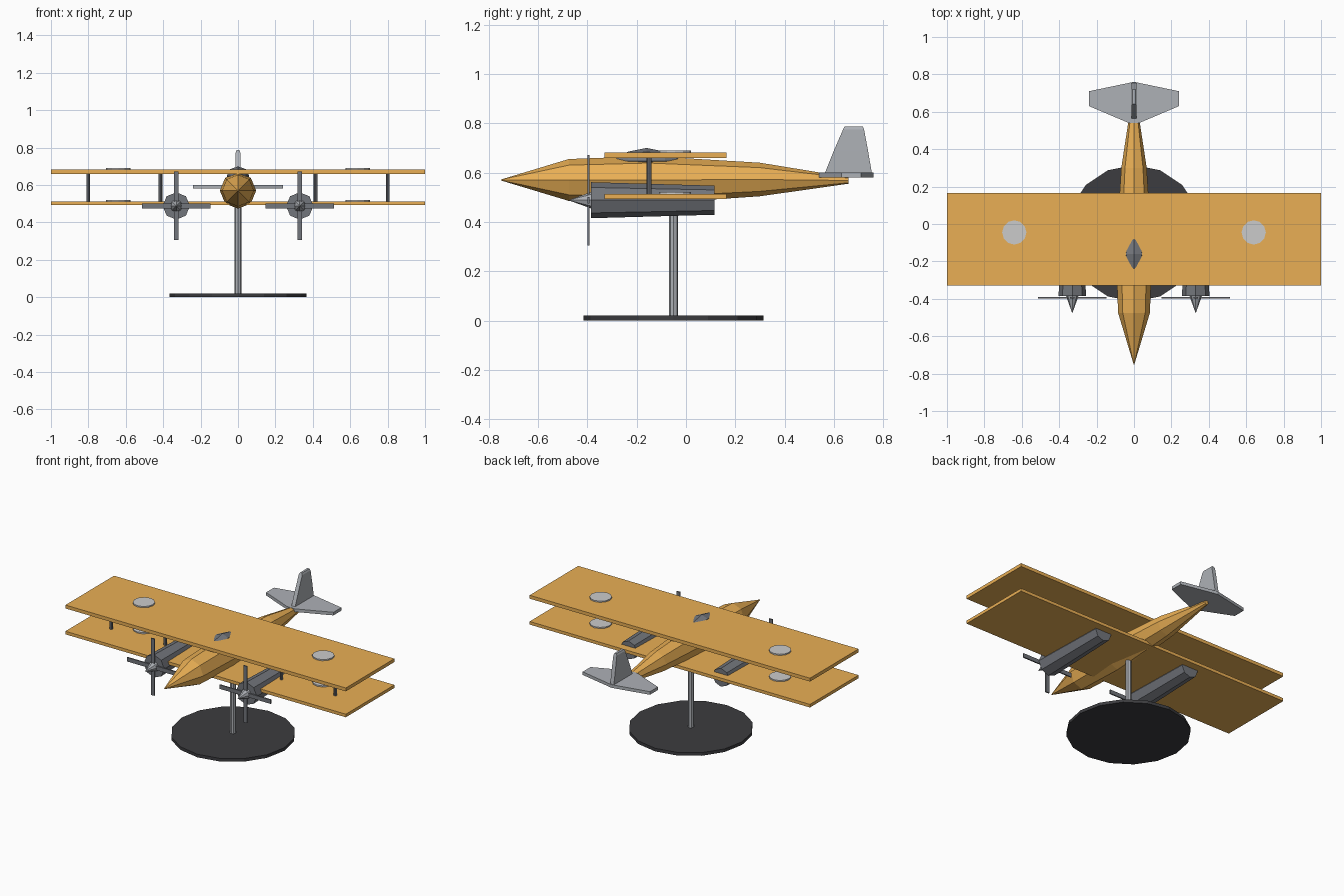
import bpy, bmesh
from math import pi, sin, cos

if "Cube" in bpy.data.objects:
    bpy.data.objects.remove(bpy.data.objects["Cube"])


def material(name, rgb):
    m = bpy.data.materials.new(name)
    m.diffuse_color = (*rgb, 1)
    m.use_nodes = True
    m.node_tree.nodes["Principled BSDF"].inputs["Base Color"].default_value = m.diffuse_color
    return m


ORANGE = material("orange_paint", (0.82, 0.43, 0.09))
STEEL = material("steel", (0.17, 0.18, 0.20))
LIGHT = material("light_grey", (0.42, 0.44, 0.47))
PALE = material("pale_grey", (0.55, 0.55, 0.56))
DARK = material("dark_base", (0.045, 0.045, 0.05))


def finish(name, bm, mat):
    bmesh.ops.remove_doubles(bm, verts=bm.verts, dist=1e-5)
    bmesh.ops.recalc_face_normals(bm, faces=bm.faces)
    me = bpy.data.meshes.new(name)
    bm.to_mesh(me)
    bm.free()
    ob = bpy.data.objects.new(name, me)
    me.materials.append(mat)
    bpy.context.collection.objects.link(ob)
    return ob


def skin(name, rings, mat):
    """Bridge equal-length point rings and cap both ends."""
    bm = bmesh.new()
    vs = [[bm.verts.new(p) for p in ring] for ring in rings]
    n = len(vs[0])
    for a, b in zip(vs, vs[1:]):
        for i in range(n):
            j = (i + 1) % n
            bm.faces.new((a[i], a[j], b[j], b[i]))
    bm.faces.new(vs[0])
    bm.faces.new(vs[-1])
    return finish(name, bm, mat)


def loft_y(name, stations, mat, x=0, n=8):
    """Stations are (y, x radius, z radius, z centre)."""
    rings = [[(x + rx * sin(2 * pi * i / n), y, z + rz * cos(2 * pi * i / n))
              for i in range(n)] for y, rx, rz, z in stations]
    return skin(name, rings, mat)


def disc(name, x, y, z0, z1, r, n, mat):
    rings = [[(x + r * sin(2 * pi * i / n), y + r * cos(2 * pi * i / n), z)
              for i in range(n)] for z in (z0, z1)]
    return skin(name, rings, mat)


def box(name, x, y, z, mat):
    rings = [[(x[0], y[0], k), (x[1], y[0], k), (x[1], y[1], k), (x[0], y[1], k)]
             for k in z]
    return skin(name, rings, mat)


# Fuselage and canopy
loft_y("fuselage", [(-0.75, 0.002, 0.002, 0.57), (-0.475, 0.085, 0.085, 0.57),
                    (-0.15, 0.097, 0.097, 0.57), (0.3, 0.068, 0.068, 0.572),
                    (0.66, 0.013, 0.013, 0.568)], ORANGE)
loft_y("canopy", [(-0.31, 0.002, 0.002, 0.647), (-0.235, 0.045, 0.038, 0.647),
                  (-0.16, 0.06, 0.053, 0.647), (-0.085, 0.045, 0.038, 0.647),
                  (-0.01, 0.002, 0.002, 0.647)], STEEL)

# Wings
box("upper_wing", (-1, 1), (-0.33, 0.165), (0.66, 0.682), ORANGE)
box("lower_wing", (-1, 1), (-0.33, 0.165), (0.493, 0.513), ORANGE)

for s, side in ((-1, "left"), (1, "right")):
    # Round wing markings
    disc(f"upper_marking_{side}", s * 0.64, -0.045, 0.68, 0.69, 0.065, 12, PALE)
    disc(f"lower_marking_{side}", s * 0.64, -0.045, 0.511, 0.521, 0.065, 12, PALE)
    # Wing struts
    for x, label in ((0.415, "inner"), (0.8, "outer")):
        disc(f"{label}_strut_{side}", s * x, -0.15, 0.505, 0.67, 0.01, 8, STEEL)
    # Engine, spinner and crossed propeller blades
    ex, ez = s * 0.33, 0.488
    loft_y(f"engine_{side}", [(-0.385, 0.073, 0.073, ez), (0.115, 0.059, 0.059, ez)],
           STEEL, ex)
    loft_y(f"spinner_{side}", [(-0.475, 0.001, 0.001, ez), (-0.38, 0.035, 0.035, ez)],
           LIGHT, ex)
    box(f"propeller_horizontal_{side}", (ex - 0.183, ex + 0.183), (-0.399, -0.391),
        (ez - 0.013, ez + 0.013), STEEL)
    box(f"propeller_vertical_{side}", (ex - 0.013, ex + 0.013), (-0.399, -0.391),
        (ez - 0.183, ez + 0.183), STEEL)

# Tail
outline = [(0.028, 0.54), (0.24, 0.63), (0.24, 0.71), (0, 0.76),
           (-0.24, 0.71), (-0.24, 0.63), (-0.028, 0.54)]
skin("tailplane", [[(x, y, z) for x, y in outline] for z in (0.58, 0.6)], LIGHT)
fin = [(0.56, 0.755, 0.59, 0.013), (0.6, 0.738, 0.69, 0.013),
       (0.637, 0.722, 0.775, 0.012), (0.642, 0.718, 0.786, 0.007)]
skin("tail_fin", [[(-w, a, z), (w, a, z), (w, b, z), (-w, b, z)]
                  for a, b, z, w in fin], LIGHT)

# Display stand
disc("stand_base", 0, -0.05, 0.0, 0.02, 0.365, 16, DARK)
disc("stand_pole", 0, -0.05, 0.015, 0.5, 0.018, 8, LIGHT)
